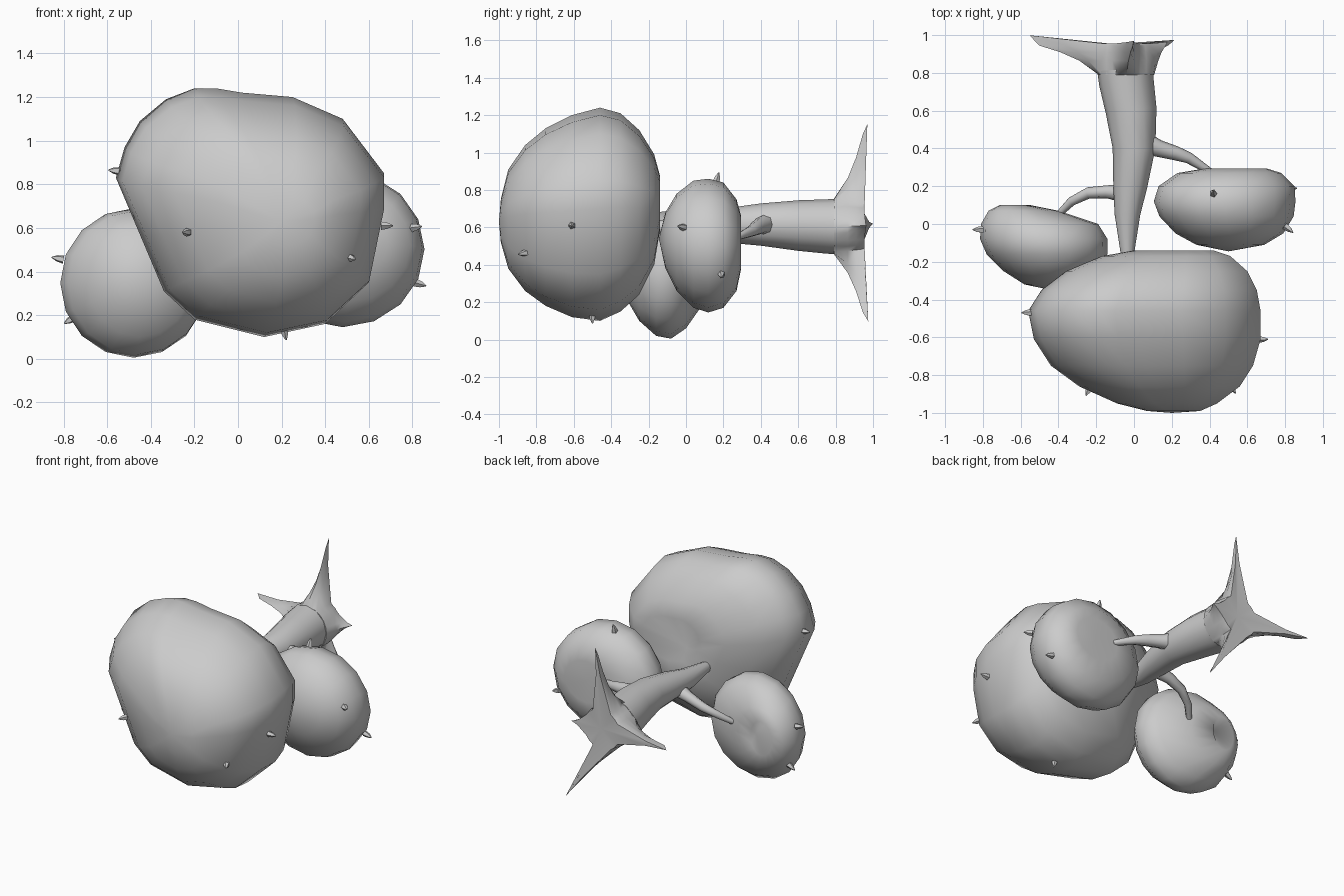
import bpy, bmesh
from math import sin, cos, pi
from mathutils import Vector


def loft(name, rings, cap_a=None, cap_b=None, angle=60):
    """Skin a list of point rings; each end closes on a centre point."""
    bm = bmesh.new()
    vr = [[bm.verts.new(p) for p in r] for r in rings]
    n = len(rings[0])
    for a, b in zip(vr, vr[1:]):
        for i in range(n):
            bm.faces.new((a[i], a[(i + 1) % n], b[(i + 1) % n], b[i]))
    for r, tip in ((vr[0], cap_a), (vr[-1], cap_b)):
        c = bm.verts.new(tip if tip else sum((v.co for v in r), Vector()) / n)
        for i in range(n):
            bm.faces.new((r[i], r[(i + 1) % n], c))
    bmesh.ops.recalc_face_normals(bm, faces=bm.faces)
    me = bpy.data.meshes.new(name)
    bm.to_mesh(me)
    bm.free()
    ob = bpy.data.objects.new(name, me)
    bpy.context.collection.objects.link(ob)
    bpy.context.view_layer.objects.active = ob
    ob.select_set(True)
    bpy.ops.object.shade_smooth_by_angle(angle=angle * pi / 180)
    ob.select_set(False)
    return ob


def pad(name, outline, table, back, front):
    """Pad from an outline (0..1 box) fitted to y, x0, x1, z0, z1 rows."""
    rings = [[(x0 + u * (x1 - x0), y, z0 + v * (z1 - z0)) for u, v in outline]
             for y, x0, x1, z0, z1 in table]
    return loft(name, rings, back, front, 80)


def tube(name, pts, n=8):
    """Tapered tube through (x, y, z, radius) points."""
    ps = [Vector(p[:3]) for p in pts]
    rings = []
    for i, p in enumerate(ps):
        d = (ps[min(i + 1, len(ps) - 1)] - ps[max(i - 1, 0)]).normalized()
        u = d.cross(Vector((0, 0, 1))).normalized()
        w = u.cross(d)
        rings.append([p + (u * cos(2 * pi * k / n) + w * sin(2 * pi * k / n)) * pts[i][3]
                      for k in range(n)])
    return loft(name, rings)


# Large front pad
front_outline = [(-.2, 1.24), (-.1, 1.24), (.02, 1.22), (.25, 1.2), (.48, 1.1), (.67, .85),
                 (.67, .7), (.6, .35), (.4, .16), (.12, .1), (-.2, .18), (-.34, .31), (-.45, .57),
                 (-.56, .83), (-.52, .97), (-.45, 1.09), (-.33, 1.19)]
big = [((x + .56) / 1.23, (z - .1) / 1.14) for x, z in front_outline]
pad("large_pad", big, [
    (-.14, .0, .42, .58, .88), (-.17, -.17, .51, .40, .99), (-.25, -.36, .60, .24, 1.12),
    (-.35, -.49, .65, .15, 1.21), (-.46, -.56, .67, .10, 1.24), (-.61, -.53, .67, .12, 1.20),
    (-.75, -.44, .63, .18, 1.13), (-.86, -.29, .56, .26, 1.04), (-.95, -.09, .44, .38, .91),
    (-.99, .07, .35, .52, .75)], (.12, -.18, .68), (.2, -1.0, .63))

# Two smaller side pads
circle = [(.5 + .5 * cos(2 * pi * i / 16), .5 + .5 * sin(2 * pi * i / 16)) for i in range(16)]
pad("left_pad", circle, [
    (.10, -.71, -.55, .26, .49), (.07, -.77, -.40, .16, .56), (0, -.81, -.19, .06, .65),
    (-.08, -.815, -.14, .005, .69), (-.16, -.78, -.14, .02, .68), (-.25, -.69, -.21, .10, .61),
    (-.32, -.58, -.33, .22, .49)], (-.57, .07, .38), (-.46, -.345, .36))
pad("right_pad", circle, [
    (.295, .38, .70, .38, .66), (.27, .23, .78, .26, .75), (.20, .13, .85, .17, .84),
    (.12, .105, .855, .145, .86), (.04, .135, .845, .17, .85), (-.05, .22, .79, .26, .78),
    (-.11, .33, .69, .38, .68)], (.54, .27, .52), (.5, -.145, .54))

# Main stem
tube("stem", [(-.045, .82, .605, .15), (-.04, .75, .605, .145), (-.015, .6, .61, .135),
              (0, .4, .615, .113), (-.02, .2, .61, .09), (-.035, .05, .60, .068),
              (-.035, -.16, .60, .035)], 12)

# Side branches to the smaller pads
tube("left_branch", [(-.04, .16, .58, .05), (-.14, .17, .55, .035), (-.24, .165, .51, .03),
                     (-.33, .12, .46, .024), (-.39, .06, .41, .018)])
tube("right_branch", [(.03, .44, .62, .065), (.13, .40, .61, .045), (.22, .375, .595, .038),
                      (.29, .35, .58, .03), (.40, .28, .55, .018)])

# Flared root base: star-shaped rings with four lobes (right, up, left, down)
tips = [(.18, .965, .61), (.0, .97, 1.16), (-.56, 1.0, .62), (.22, .975, .09)]
rings = []
for y, grow, r in ((.79, 0, .147), (.865, .27, .15), (.91, .55, .145), (.945, .85, .14),
                   (.955, .98, .135)):
    ring = []
    for i in range(24):
        a = 2 * pi * i / 24
        p = Vector((-.04 + r * cos(a), y, .605 + r * sin(a)))
        k = {0: 1, 1: .56, 5: .56}.get(i % 6, 0)
        t = Vector(tips[((i + 1) // 6) % 4])
        t.y = y + (t.y - y) * (grow > .9)
        ring.append(p.lerp(t, k * grow))
    rings.append(ring)
loft("root_base", rings, (-.04, .79, .605), (-.03, .945, .605), 50)

# Small spines: base position and outward direction
spines = [((-.54, -.47, .86), (-1, 0, .1)), ((-.23, -.86, .58), (-.5, -1, 0)),
          ((.51, -.85, .465), (.6, -1, -.2)), ((.21, -.5, .14), (.2, 0, -1)),
          ((.655, -.61, .61), (1, 0, 0)), ((-.80, -.03, .455), (-1, 0, .2)),
          ((-.75, -.02, .19), (-1, 0, -.6)), ((.80, -.01, .60), (.6, -.5, .1)),
          ((.81, .19, .35), (1, 0, -.3)), ((.42, .16, .84), (0, .3, 1))]
for i, (p, d) in enumerate(spines):
    p, d = Vector(p), Vector(d).normalized()
    tube(f"spine_{i + 1}", [(*p, .02), (*(p + d * .03), .015), (*(p + d * .055), .003)], 5)
